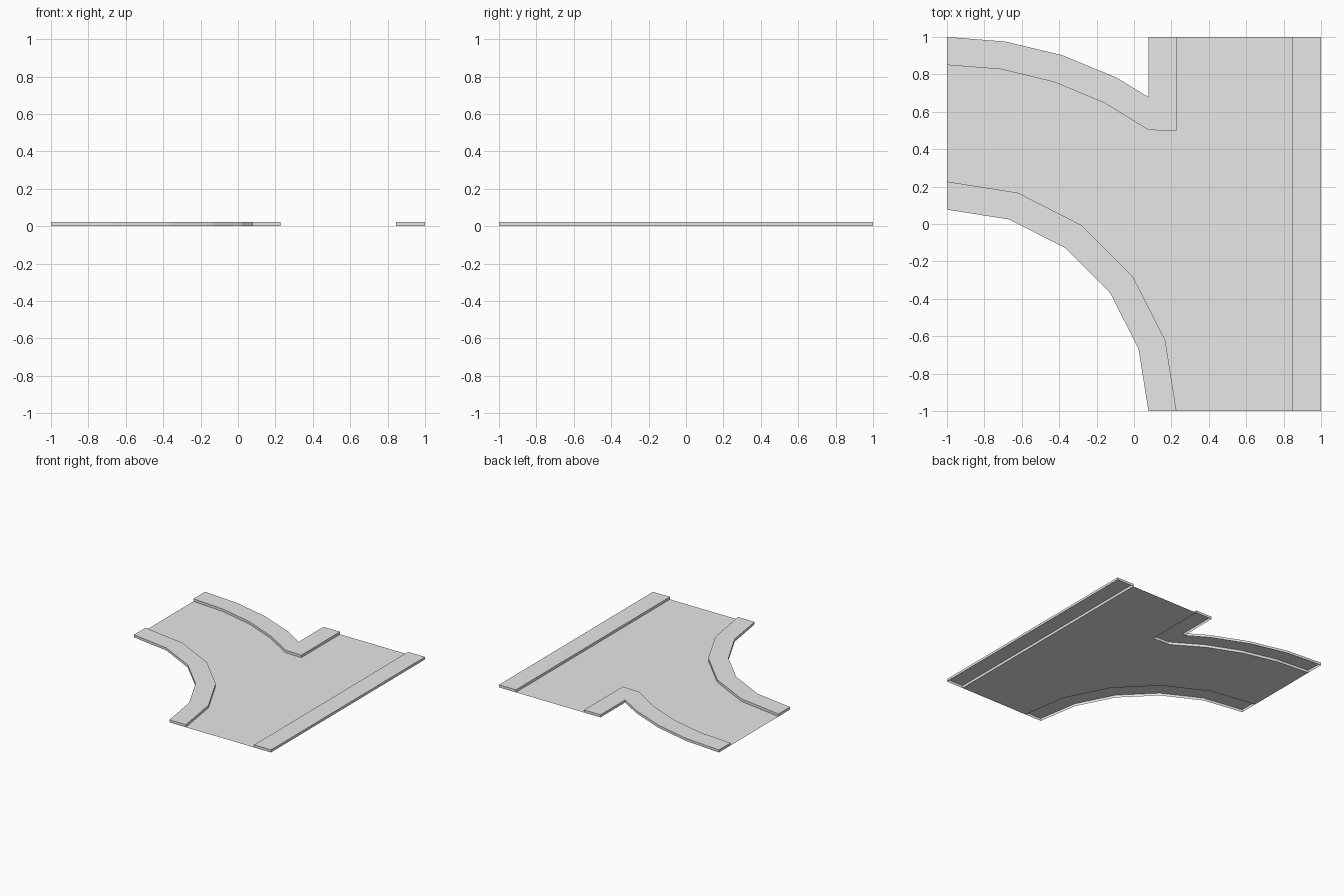
import bpy
import bmesh
from math import sin, cos, radians

cube = bpy.data.objects.get("Cube")
if cube:
    bpy.data.objects.remove(cube, do_unlink=True)

CURB_H = 0.021
OUT_X, IN_X = 0.077, 0.227      # outer and inner lines of the side curb
FAR_X = 0.846                   # inner line of the straight curb

grey = bpy.data.materials.new("light_grey")
grey.use_nodes = True
colour = (0.8, 0.8, 0.8, 1)
grey.diffuse_color = colour
grey.node_tree.nodes["Principled BSDF"].inputs["Base Color"].default_value = colour


def arc(radius, step, count):
    """Points on a bend about the tile corner, starting at the side edge."""
    return [(-1 + radius * sin(radians(step * i)),
             -1 + radius * cos(radians(step * i))) for i in range(count)]


def slab(name, outline, height):
    """Flat outline; with a height it gets a raised top and walls, open below."""
    bm = bmesh.new()
    top = bm.faces.new([bm.verts.new((x, y, height)) for x, y in outline])
    top.normal_update()
    if top.normal.z < 0:
        top.normal_flip()
    if height:
        upper = list(top.verts)
        lower = [bm.verts.new((v.co.x, v.co.y, 0)) for v in upper]
        for i in range(len(upper)):
            j = (i + 1) % len(upper)
            bm.faces.new((upper[j], upper[i], lower[i], lower[j]))
    # Split the concave outline cleanly
    bmesh.ops.triangulate(bm, faces=[f for f in bm.faces if len(f.verts) > 4])
    mesh = bpy.data.meshes.new(name)
    bm.to_mesh(mesh)
    bm.free()
    mesh.materials.append(grey)
    bpy.context.collection.objects.link(bpy.data.objects.new(name, mesh))


# Edge lines of the bends
near_outer = arc(1 + OUT_X, 18, 6)
near_inner = arc(1 + IN_X, 18, 6)
far_outer = arc(2, 9, 4) + [(OUT_X, 0.679), (OUT_X, 1)]
far_inner = arc(1.85, 9, 4) + [(OUT_X, 0.503), (IN_X, 0.497), (IN_X, 1)]

# Curbs
slab("near_bend_curb", near_outer + near_inner[::-1], CURB_H)
slab("far_bend_curb", far_outer + far_inner[::-1], CURB_H)
slab("straight_curb", [(FAR_X, -1), (1, -1), (1, 1), (FAR_X, 1)], CURB_H)

# Road surface between the curbs
slab("road", near_inner + [(FAR_X, -1), (FAR_X, 1)] + far_inner[::-1], 0)
